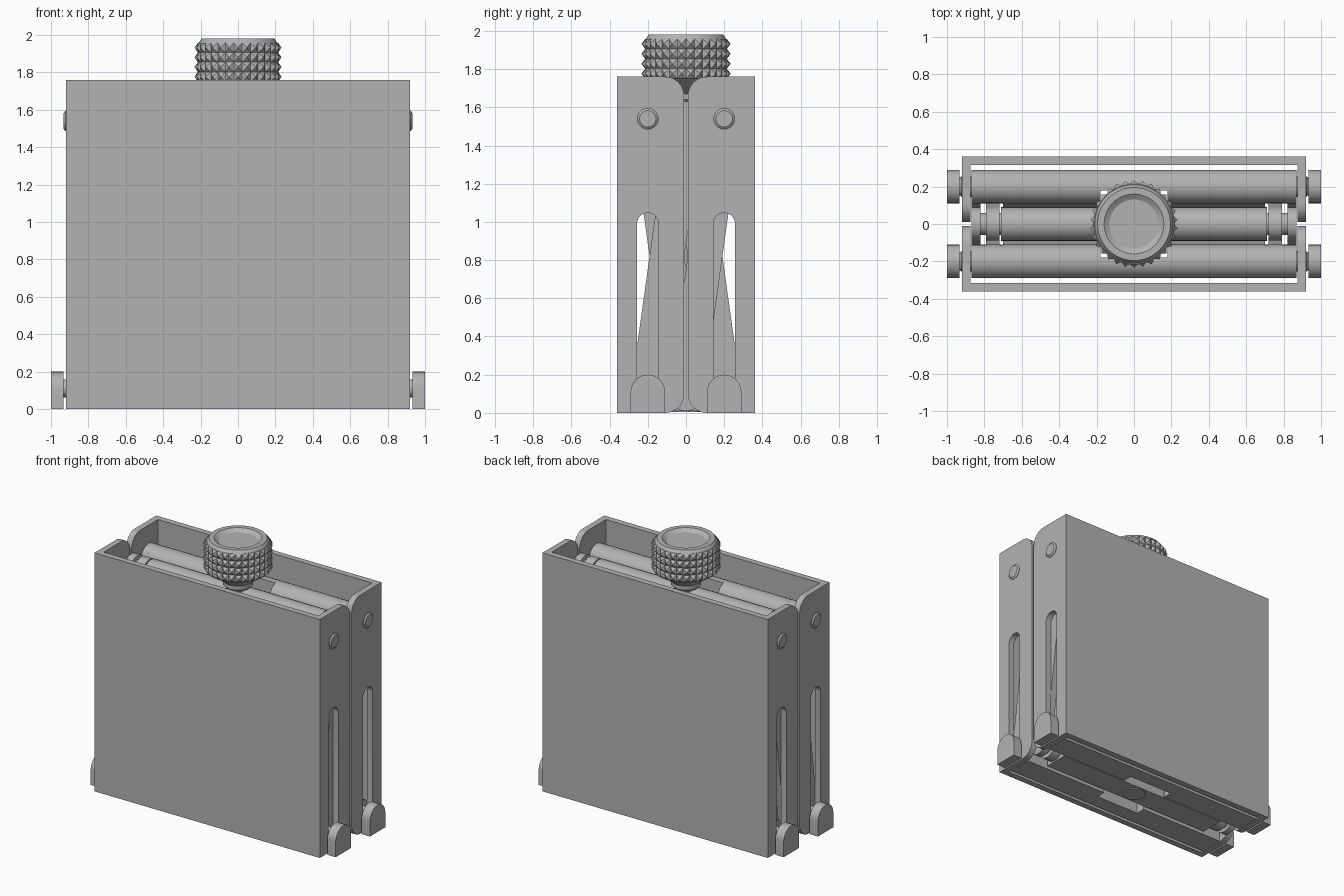
import bpy, bmesh, math

cube = bpy.data.objects.get("Cube")
if cube:
    bpy.data.objects.remove(cube, do_unlink=True)

steel = bpy.data.materials.new("grey_steel")
steel.use_nodes = True
GREY = (0.45, 0.45, 0.45, 1)
steel.diffuse_color = GREY
steel.node_tree.nodes["Principled BSDF"].inputs["Base Color"].default_value = GREY

R = 0.09                      # half thickness of bars and arms
TOP, LOW, SIDE = 1.54, 0.1, 0.2
HEIGHT, HALF = 1.76, 0.92


def finish(name, bm):
    bmesh.ops.recalc_face_normals(bm, faces=bm.faces)
    mesh = bpy.data.meshes.new(name)
    bm.to_mesh(mesh)
    bm.free()
    ob = bpy.data.objects.new(name, mesh)
    bpy.context.collection.objects.link(ob)
    mesh.materials.append(steel)
    bpy.ops.object.select_all(action='DESELECT')
    ob.select_set(True)
    bpy.context.view_layer.objects.active = ob
    bpy.ops.object.shade_smooth_by_angle(angle=math.radians(30))
    return ob


def arc(y, z, r, start, end, n=12):
    return [(y + r * math.cos(math.radians(start + (end - start) * i / n)),
             z + r * math.sin(math.radians(start + (end - start) * i / n)))
            for i in range(n + 1)]


def stadium(p, q, r=R):
    """Outline of a bar with round ends at p and q."""
    a = math.degrees(math.atan2(q[1] - p[1], q[0] - p[0]))
    return arc(*q, r, a - 90, a + 90) + arc(*p, r, a + 90, a + 270)


def arch(y, base, z, r):
    """Flat base and round top."""
    return [(y - r, base), (y + r, base)] + arc(y, z, r, 0, 180)


def circle(y, z, r):
    return arc(y, z, r, 0, 345, 23)


def prism(name, loops, x0, x1):
    """Extrude a y-z outline (further loops are holes) along x."""
    bm = bmesh.new()
    edges = []
    for loop in loops:
        vs = [bm.verts.new((x0, y, z)) for y, z in loop]
        edges += [bm.edges.new((v, vs[i - 1])) for i, v in enumerate(vs)]
    if len(loops) == 1:
        bm.faces.new(vs)
    else:
        bmesh.ops.triangle_fill(bm, edges=edges, use_beauty=True)
    ext = bmesh.ops.extrude_face_region(bm, geom=bm.faces[:])["geom"]
    bmesh.ops.translate(bm, vec=(x1 - x0, 0, 0),
                        verts=[g for g in ext if isinstance(g, bmesh.types.BMVert)])
    return finish(name, bm)


def lathe(name, profile, n=48, axis_x=None):
    """Revolve (radius, height) points about z, or lay along x at (y, z, sign)."""
    bm = bmesh.new()
    vs = [bm.verts.new((r, 0, h)) for r, h in profile]
    es = [bm.edges.new(p) for p in zip(vs, vs[1:])]
    bmesh.ops.spin(bm, geom=vs + es, axis=(0, 0, 1), cent=(0, 0, 0),
                   angle=math.tau, steps=n, use_merge=True)
    bmesh.ops.remove_doubles(bm, verts=bm.verts, dist=1e-5)
    if axis_x:
        y, z, s = axis_x
        for v in bm.verts:
            v.co = (s * v.co.z, y + v.co.x, z + v.co.y)
    return finish(name, bm)


def lerp(p, q, t):
    return (p[0] + (q[0] - p[0]) * t, p[1] + (q[1] - p[1]) * t)


for side, s in (("front", -1), ("back", 1)):
    def flip(pts):
        return [(y * s, z) for y, z in pts]

    # Cover plate
    prism(f"{side}_cover", [flip([(0.315, 0), (0.36, 0), (0.36, HEIGHT), (0.315, HEIGHT)])],
          -HALF, HALF)

    # Main bars, notched round the screw
    for level, outline in (("upper", circle(SIDE, TOP, R)), ("lower", arch(SIDE, 0, LOW + 0.01, R))):
        prism(f"{side}_{level}_bar_middle", [flip([(max(y, 0.18), z) for y, z in outline])],
              -0.18, 0.18)
        for x in (-1, 1):
            prism(f"{side}_{level}_bar", [flip(outline)], x * 0.18, x * 0.87)

    # Crossing arms: each pair keeps to its own lane along x
    high, foot = (SIDE, TOP), (SIDE, LOW)
    mid_top, mid_low = (0, TOP), (0, LOW)
    inner, outer = (0.72, 0.79), (0.82, 0.87)
    lane_a, lane_b = (inner, outer) if s < 0 else (outer, inner)
    for x, hand in ((-1, "right"), (1, "left")):
        prism(f"{side}_{hand}_falling_arm", [flip(stadium(high, mid_low))],
              x * lane_a[0], x * lane_a[1])
        prism(f"{side}_{hand}_rising_arm", [flip(stadium(foot, mid_top))],
              x * lane_b[0], x * lane_b[1])
        # Solid webs on the half nearest the main bars
        prism(f"{side}_{hand}_upper_web", [flip(stadium(high, lerp(high, mid_low, 0.4)))],
              x * 0.18, x * 0.70)
        prism(f"{side}_{hand}_lower_web", [flip(stadium(foot, lerp(foot, mid_top, 0.4)))],
              x * 0.18, x * 0.70)

        # Slotted side wall with rounded inner corners
        wall = [(0.36, 0), (0.36, HEIGHT)] + arc(0.11, HEIGHT - 0.1, 0.1, 90, 180) \
            + arc(0.11, 0.1, 0.1, 180, 270)
        slot = stadium((SIDE, 0.1), (SIDE, 0.99), 0.057)
        prism(f"{side}_{hand}_wall", [flip(wall), flip(slot)], x * 0.875, x * HALF)

        # Pivot pin, slider neck and slider foot
        lathe(f"{side}_{hand}_pin", [(0, 0.85), (0.055, 0.85), (0.055, HALF + 0.003),
              (0.043, 0.932), (0, 0.932)], 32, (SIDE * s, TOP, x))
        prism(f"{side}_{hand}_slider_neck", [flip(circle(SIDE, 0.11, 0.048))], x * 0.86, x * 0.94)
        prism(f"{side}_{hand}_slider_foot", [flip(arch(SIDE, 0, 0.11, R))], x * 0.932, x)

# Centre bars and their axles
for level, z, outline in (("upper", TOP, circle(0, TOP, R)), ("lower", LOW, arch(0, 0.01, LOW, R))):
    prism(f"{level}_centre_bar", [outline], -0.71, 0.71)
    prism(f"{level}_centre_axle", [circle(0, z, 0.06)], -0.87, 0.87)

# Screw with tapered neck, and its retaining disc
lathe("screw", [(0, 0.004), (0.08, 0.004), (0.08, 1.62), (0.1, 1.64),
                (0.1, 1.67), (0.2, 1.75), (0, 1.75)])

# Knob body with conical recess
lathe("knob_body", [(0, 1.75), (0.212, 1.75), (0.212, 1.955), (0.195, 1.98),
                    (0.16, 1.98), (0, 1.86)])

# Knurled band of small pyramids
bm = bmesh.new()
TEETH, ROWS = 30, 4
rings = [[bm.verts.new((0.215 * math.cos(math.tau * i / TEETH), 0.215 * math.sin(math.tau * i / TEETH),
                        1.75 + 0.052 * j)) for i in range(TEETH)] for j in range(ROWS + 1)]
for a, b in zip(rings, rings[1:]):
    for i in range(TEETH):
        bm.faces.new((a[i - 1], a[i], b[i], b[i - 1]))
bmesh.ops.recalc_face_normals(bm, faces=bm.faces)
bmesh.ops.poke(bm, faces=bm.faces[:], offset=0.02)
bm.faces.new(rings[0])
bm.faces.new(rings[-1])
finish("knob_knurl", bm)
